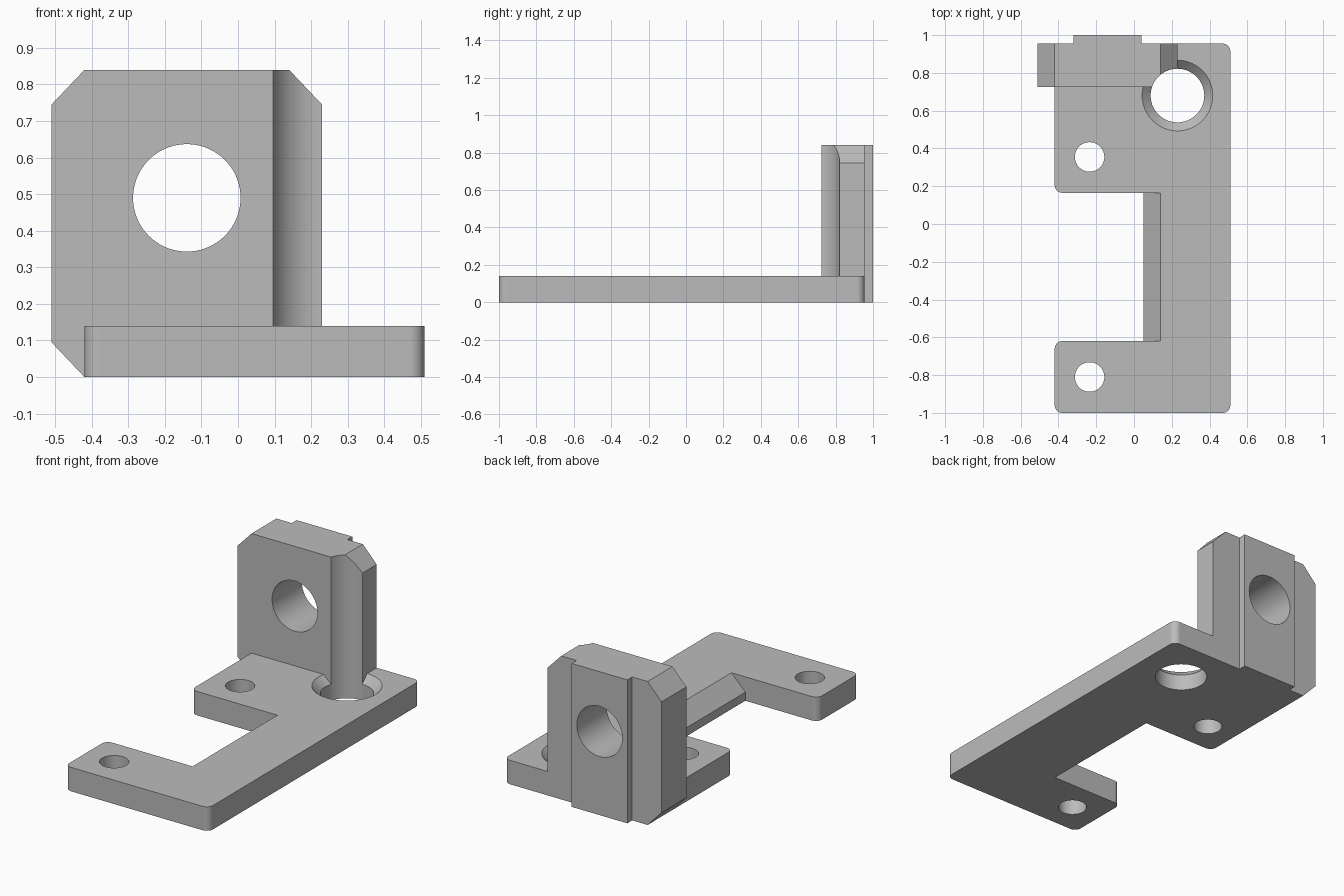
import bpy, bmesh, math
from mathutils import Vector, Matrix

default = bpy.data.objects.get("Cube")
if default:
    bpy.data.objects.remove(default, do_unlink=True)

PLATE_TOP, HEIGHT, BACK = 0.14, 0.84, 0.955
BIG_HOLE = (0.23, 0.68)

grey = bpy.data.materials.new("plain grey")
grey.use_nodes = True
colour = (0.5, 0.5, 0.5, 1)
grey.diffuse_color = colour
grey.node_tree.nodes["Principled BSDF"].inputs["Base Color"].default_value = colour


def add_object(name, bm):
    bmesh.ops.recalc_face_normals(bm, faces=bm.faces)
    mesh = bpy.data.meshes.new(name)
    bm.to_mesh(mesh)
    bm.free()
    mesh.materials.append(grey)
    obj = bpy.data.objects.new(name, mesh)
    bpy.context.collection.objects.link(obj)
    return obj


def extrude_y(name, profile, y0, y1):
    """Solid made from an (x, z) outline pushed along y."""
    bm = bmesh.new()
    face = bm.faces.new([bm.verts.new((x, y0, z)) for x, z in profile])
    grown = bmesh.ops.extrude_face_region(bm, geom=[face])["geom"]
    moved = [v for v in grown if isinstance(v, bmesh.types.BMVert)]
    bmesh.ops.translate(bm, verts=moved, vec=(0, y1 - y0, 0))
    return add_object(name, bm)


def box(name, x0, x1, y0, y1, z0, z1):
    return extrude_y(name, [(x0, z0), (x1, z0), (x1, z1), (x0, z1)], y0, y1)


def cone(name, centre, r_low, r_high, depth, axis="Z"):
    bm = bmesh.new()
    turn = Matrix.Rotation(math.pi / 2, 4, "X") if axis == "Y" else Matrix()
    bmesh.ops.create_cone(bm, cap_ends=True, segments=72, radius1=r_low,
                          radius2=r_high, depth=depth,
                          matrix=Matrix.Translation(Vector(centre)) @ turn)
    return add_object(name, bm)


def combine(target, tool, operation):
    """Apply a boolean and discard the tool."""
    mod = target.modifiers.new("boolean", "BOOLEAN")
    mod.operation, mod.solver, mod.object = operation, "EXACT", tool
    graph = bpy.context.evaluated_depsgraph_get()
    result = bpy.data.meshes.new_from_object(target.evaluated_get(graph))
    target.modifiers.clear()
    target.data = result
    bpy.data.objects.remove(tool, do_unlink=True)


# Base plate with a side notch whose inner edge slopes
bracket = box("mounting_bracket", -0.42, 0.51, -1, BACK, 0, PLATE_TOP)
notch = extrude_y("notch_cutter", [(-0.6, -0.1), (0.05, -0.1), (0.05, 0.05),
                                   (0.24, 0.24), (-0.6, 0.24)], -0.62, 0.165)
combine(bracket, notch, "DIFFERENCE")

# Rounded outer corners of the plate
corners = [(-0.42, -1), (0.51, -1), (0.51, BACK), (-0.42, -0.62), (-0.42, 0.165)]
bm = bmesh.new()
bm.from_mesh(bracket.data)


def at_corner(v):
    return any(math.hypot(v.co.x - x, v.co.y - y) < 0.002 for x, y in corners)


upright_edges = [e for e in bm.edges if all(at_corner(v) for v in e.verts)
                 and abs(e.verts[0].co.z - e.verts[1].co.z) > 0.1]
bmesh.ops.bevel(bm, geom=upright_edges, offset=0.04, offset_type="OFFSET",
                segments=8, profile=0.5, affect="EDGES")
bm.to_mesh(bracket.data)
bm.free()

# Screw holes and the countersink
for y in (0.355, -0.81):
    combine(bracket, cone("screw_hole_cutter", (-0.235, y, 0.07), 0.078, 0.078, 0.4), "DIFFERENCE")
sink = cone("countersink_cutter", (*BIG_HOLE, PLATE_TOP), 0.142, 0.232, 0.09)
combine(bracket, sink, "DIFFERENCE")

# Upright block with chamfered corners, and its raised back pad
block = extrude_y("upright_block", [(-0.42, 0), (0.23, 0), (0.23, 0.745), (0.14, HEIGHT),
                                    (-0.42, HEIGHT), (-0.51, 0.745), (-0.51, 0.095)], 0.725, BACK)
combine(block, box("back_pad", -0.32, 0.04, 0.9, 1, 0, HEIGHT), "UNION")
combine(bracket, block, "UNION")

# Vertical tool clearance through plate and block, and the cross bore
combine(bracket, cone("clearance_cutter", (*BIG_HOLE, 0.5), 0.142, 0.142, 2), "DIFFERENCE")
combine(bracket, cone("bore_cutter", (-0.14, 0.85, 0.49), 0.147, 0.147, 0.8, "Y"), "DIFFERENCE")

# One material, smooth curves and crisp edges
bracket.data.materials.clear()
bracket.data.materials.append(grey)
bpy.ops.object.select_all(action="DESELECT")
bracket.select_set(True)
bpy.context.view_layer.objects.active = bracket
bpy.ops.object.shade_smooth_by_angle(angle=math.radians(30))
weighted = bracket.modifiers.new("weighted normals", "WEIGHTED_NORMAL")
weighted.keep_sharp = True
